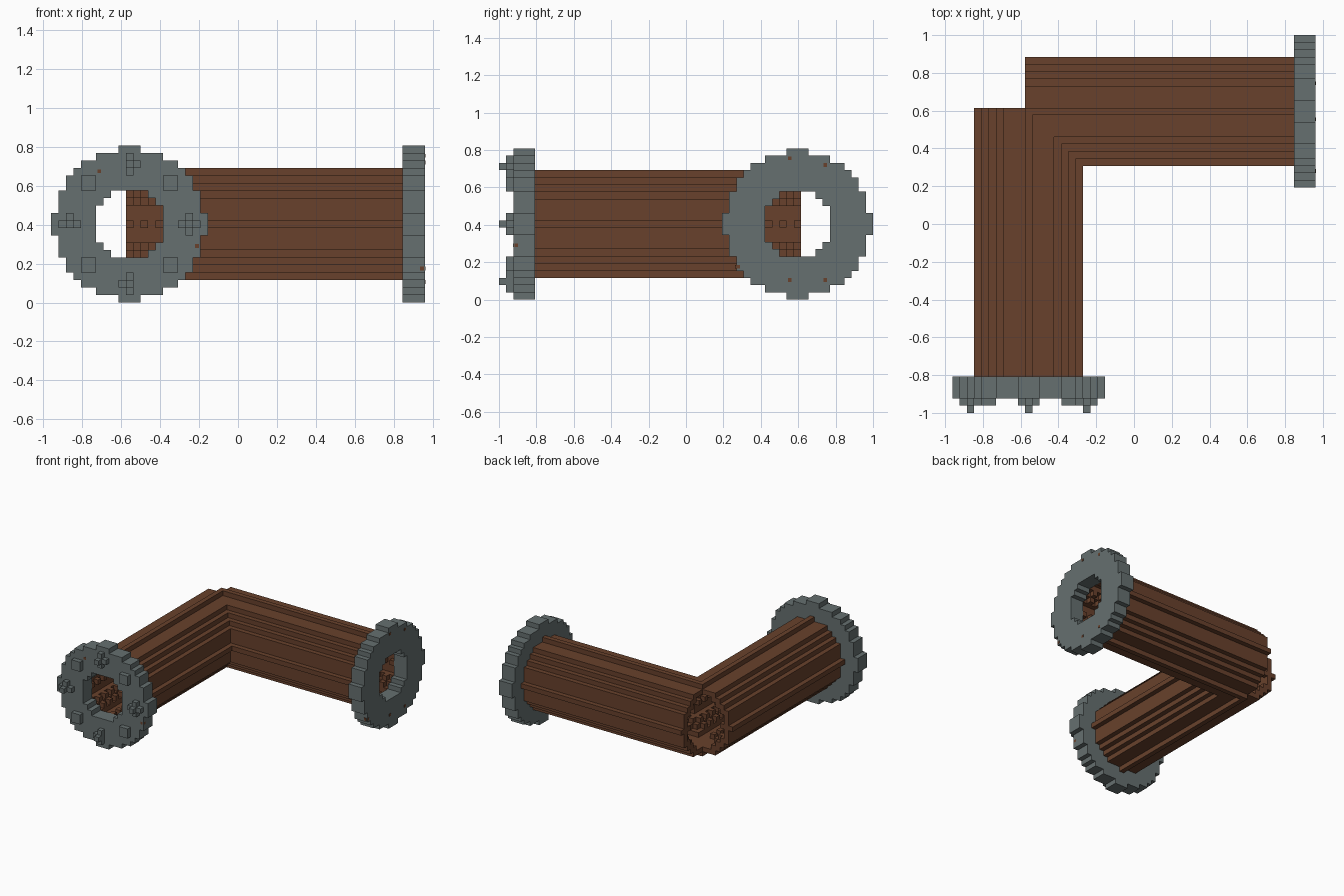
import bpy
import bmesh
from mathutils import Vector

cube = bpy.data.objects.get("Cube")
if cube:
    bpy.data.objects.remove(cube, do_unlink=True)

V = 2 / 52                       # edge of one block
ORIGIN = Vector((-25, -26, 0))   # block grid corner
AX, AY, AZ = 10, 41, 10          # block columns of the pipe axes
CARDINALS = [(1, 0), (-1, 0), (0, 1), (0, -1)]


def material(name, rgb):
    m = bpy.data.materials.new(name)
    m.use_nodes = True
    m.diffuse_color = (*rgb, 1)
    m.node_tree.nodes["Principled BSDF"].inputs["Base Color"].default_value = (*rgb, 1)
    return m


RUST = material("rust_brown", (0.138, 0.053, 0.025))
GREY = material("iron_grey", (0.133, 0.162, 0.162))


def finish(bm, name, mat):
    mesh = bpy.data.meshes.new(name)
    bm.to_mesh(mesh)
    bm.free()
    mesh.materials.append(mat)
    ob = bpy.data.objects.new(name, mesh)
    bpy.context.collection.objects.link(ob)
    return ob


def blocks(name, cells, mat):
    """Skin a set of grid cells with outward faces."""
    bm = bmesh.new()
    verts = {}

    def vert(p):
        if p not in verts:
            verts[p] = bm.verts.new((Vector(p) + ORIGIN) * V)
        return verts[p]

    for cell in cells:
        for a in range(3):
            b, c = (a + 1) % 3, (a + 2) % 3
            for side in (0, 1):
                near = list(cell)
                near[a] += 2 * side - 1
                if tuple(near) in cells:
                    continue
                ring = []
                for db, dc in ((0, 0), (1, 0), (1, 1), (0, 1)):
                    p = list(cell)
                    p[a] += side
                    p[b] += db
                    p[c] += dc
                    ring.append(vert(tuple(p)))
                bm.faces.new(ring if side else ring[::-1])
    return finish(bm, name, mat)


def disc(limit):
    r = range(-11, 12)
    return {(u, w) for u in r for w in r if u * u + w * w <= limit}


def ring(outer, inner, fin):
    """Stepped ring with one thin fin on each of its four sides."""
    return (disc(outer) - disc(inner)) | {(u * fin, w * fin) for u, w in CARDINALS}


# Cross-sections
BORE = disc(30)
pipe_ring = ring(48, 30, 7)
flange_ring = ring(102, 20, 10)
side_bumps = {(u * 5, w * 5) for u, w in CARDINALS}
slant_bumps = {(u, w) for u in (-4, -3, 3, 4) for w in (-4, -3, 3, 4) if abs(u) != abs(w)}


def section(step):
    return pipe_ring | (slant_bumps if step % 2 else side_bumps)


# Two pipe arms that open into each other at the corner
front_arm = {(AX + u, y, AZ + w) for y in range(5, AY + 1) for u, w in section(y + 1)}
side_arm = {(x, AY + v, AZ + w) for x in range(AX, 47) for v, w in section(x)}
front_arm = {c for c in front_arm if c[0] < AX or (c[1] - AY, c[2] - AZ) not in BORE}
side_arm = {c for c in side_arm if c[1] > AY or (c[0] - AX, c[2] - AZ) not in BORE}
blocks("corner_pipe", front_arm | side_arm, RUST)

# Plain side flange
blocks("side_flange", {(x, AY + v, AZ + w) for x in range(47, 50) for v, w in flange_ring}, GREY)

# Front flange with square studs and pointed bolts
front = {(AX + u, y, AZ + w) for y in range(2, 5) for u, w in flange_ring}
front |= {(x, 1, z) for x in (4, 5, 15, 16) for z in (4, 5, 15, 16)}
for u, w in CARDINALS:
    for d in (7, 8, 9):
        front.add((AX + u * d, 1, AZ + w * d))
    front.add((AX + u * 8, 0, AZ + w * 8))
    front.add((AX + u * 8 + w, 1, AZ + w * 8 - u))
front.add((AX + 8, 1, AZ + 1))
blocks("front_flange", front, GREY)


# Small rust spots
def rust_spot(name, centre):
    bm = bmesh.new()
    for axis in range(3):
        made = bmesh.ops.create_cube(bm, size=1)["verts"]
        size = Vector((0.02, 0.02, 0.02))
        size[axis] = 0.036
        bmesh.ops.scale(bm, vec=size, verts=made)
        bmesh.ops.translate(bm, vec=centre, verts=made)
    finish(bm, name, RUST)


for i, (y, z) in enumerate([(0.555, 0.755), (0.745, 0.72), (0.555, 0.105),
                            (0.745, 0.105), (0.28, 0.175)]):
    rust_spot(f"side_rust_spot_{i + 1}", (0.945, y, z))
for i, (x, z) in enumerate([(-0.713, 0.675), (-0.21, 0.29)]):
    rust_spot(f"front_rust_spot_{i + 1}", (x, -0.907, z))
